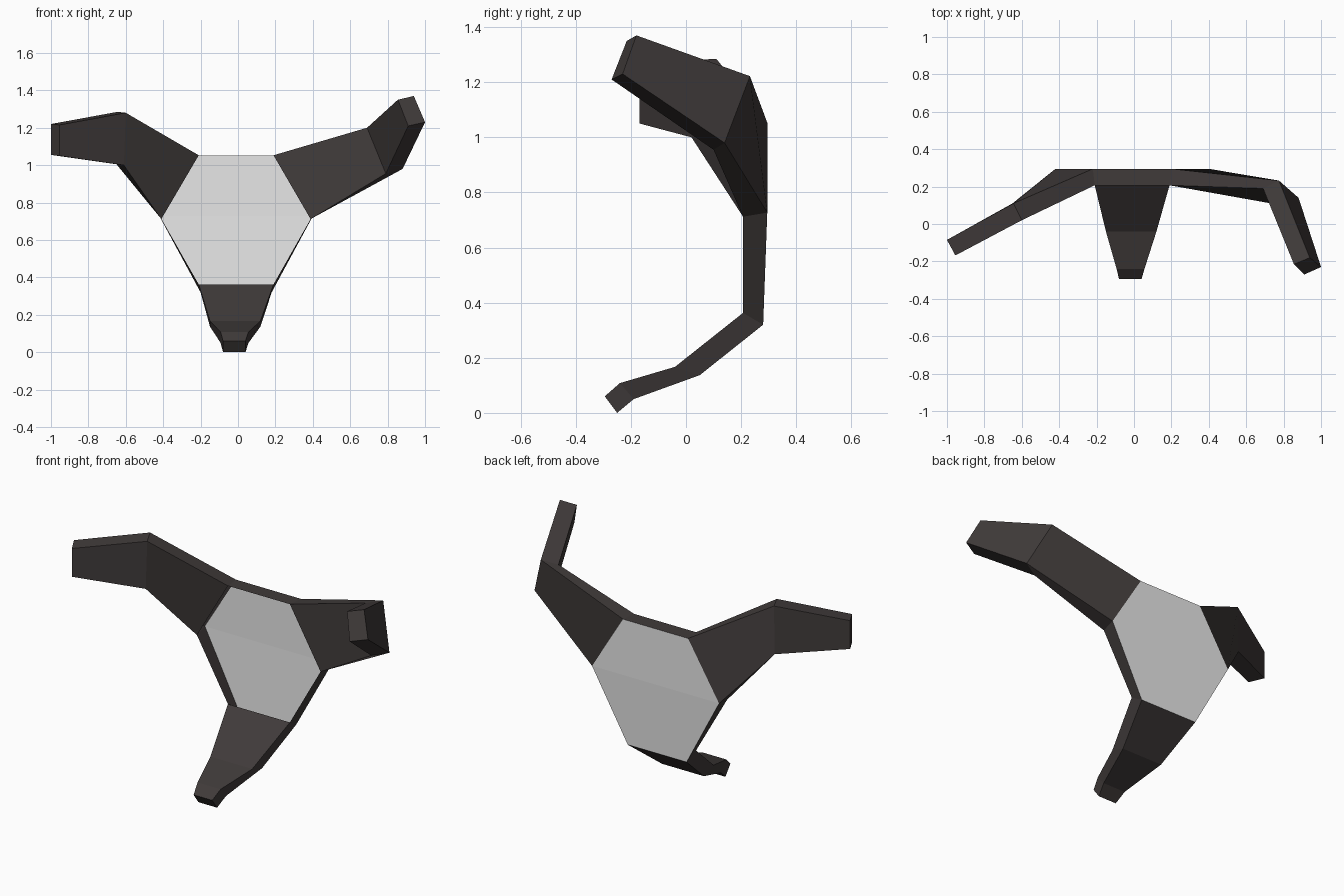
import bpy, bmesh

if "Cube" in bpy.data.objects:
    bpy.data.objects.remove(bpy.data.objects["Cube"])


def material(name, rgb):
    m = bpy.data.materials.new(name)
    m.diffuse_color = (*rgb, 1)
    m.use_nodes = True
    m.node_tree.nodes["Principled BSDF"].inputs["Base Color"].default_value = m.diffuse_color
    return m


GREY = material("light grey panel", (0.80, 0.80, 0.80))
DARK = material("dark brown grey", (0.051, 0.043, 0.042))


def finish(name, bm, mat, open_faces=()):
    """Orient the closed shell, then drop the faces that are open."""
    bmesh.ops.recalc_face_normals(bm, faces=bm.faces)
    if open_faces:
        bmesh.ops.delete(bm, geom=list(open_faces), context='FACES_ONLY')
    mesh = bpy.data.meshes.new(name)
    bm.to_mesh(mesh)
    bm.free()
    mesh.materials.append(mat)
    ob = bpy.data.objects.new(name, mesh)
    bpy.context.collection.objects.link(ob)


def arm(name, rings):
    """Skin four-cornered rings from the hub out to a capped tip."""
    bm = bmesh.new()
    loops = [[bm.verts.new(p) for p in ring] for ring in rings]
    for a, b in zip(loops, loops[1:]):
        for i in range(4):
            j = (i + 1) % 4
            bm.faces.new((a[i], a[j], b[j], b[i]))
    root = bm.faces.new(loops[0])
    bm.faces.new(loops[-1])
    finish(name, bm, DARK, [root])


# Hub corners, clockwise from top left
front = [(-0.21, 0.207, 1.053), (0.19, 0.207, 1.053), (0.388, 0.207, 0.712),
         (0.19, 0.207, 0.363), (-0.21, 0.207, 0.363), (-0.41, 0.207, 0.712)]
back = [(-0.22, 0.295, 1.053), (0.20, 0.295, 1.053), (0.40, 0.295, 0.727),
        (0.18, 0.28, 0.32), (-0.20, 0.28, 0.32), (-0.42, 0.295, 0.727)]


def root_ring(i, j):
    return [front[i], front[j], back[j], back[i]]


# Grey back panel of the hub, folded along the middle; the front is open
bm = bmesh.new()
v = [bm.verts.new(p) for p in back]
for idx in ((0, 1, 2, 5), (5, 2, 3, 4)):
    bm.faces.new([v[i] for i in idx])
finish("hub_panel", bm, GREY)

# Dark rim walls between the arms
bm = bmesh.new()
f = [bm.verts.new(p) for p in front]
b = [bm.verts.new(p) for p in back]
caps = [bm.faces.new(f), bm.faces.new(b)]
rim = [bm.faces.new((f[i], f[(i + 1) % 6], b[(i + 1) % 6], b[i])) for i in range(6)]
finish("hub_rim", bm, DARK, caps + [rim[1], rim[3], rim[5]])

# Upper left arm
arm("left_arm", [
    root_ring(0, 5),
    [(-0.60, 0.02, 1.28), (-0.61, 0.02, 1.00), (-0.65, 0.11, 1.005), (-0.645, 0.11, 1.285)],
    [(-0.955, -0.168, 1.215), (-0.955, -0.168, 1.05), (-1.0, -0.085, 1.055), (-1.0, -0.085, 1.22)],
])

# Upper right arm, twisting forward
arm("right_arm", [
    root_ring(1, 2),
    [(0.69, 0.19, 1.20), (0.79, 0.10, 0.955), (0.88, 0.14, 0.98), (0.775, 0.232, 1.222)],
    [(0.855, -0.215, 1.35), (0.91, -0.27, 1.21), (1.0, -0.23, 1.23), (0.94, -0.18, 1.37)],
])

# Lower arm: x range, then (y, z) of upper and lower edges
lower = [root_ring(4, 3)]
for x0, x1, (yu, zu), (yl, zl) in [
        (-0.15, 0.12, (-0.04, 0.167), (0.05, 0.137)),
        (-0.093, 0.056, (-0.24, 0.108), (-0.19, 0.05)),
        (-0.08, 0.04, (-0.295, 0.06), (-0.25, 0.0))]:
    lower.append([(x0, yu, zu), (x1, yu, zu), (x1, yl, zl), (x0, yl, zl)])
arm("lower_arm", lower)
